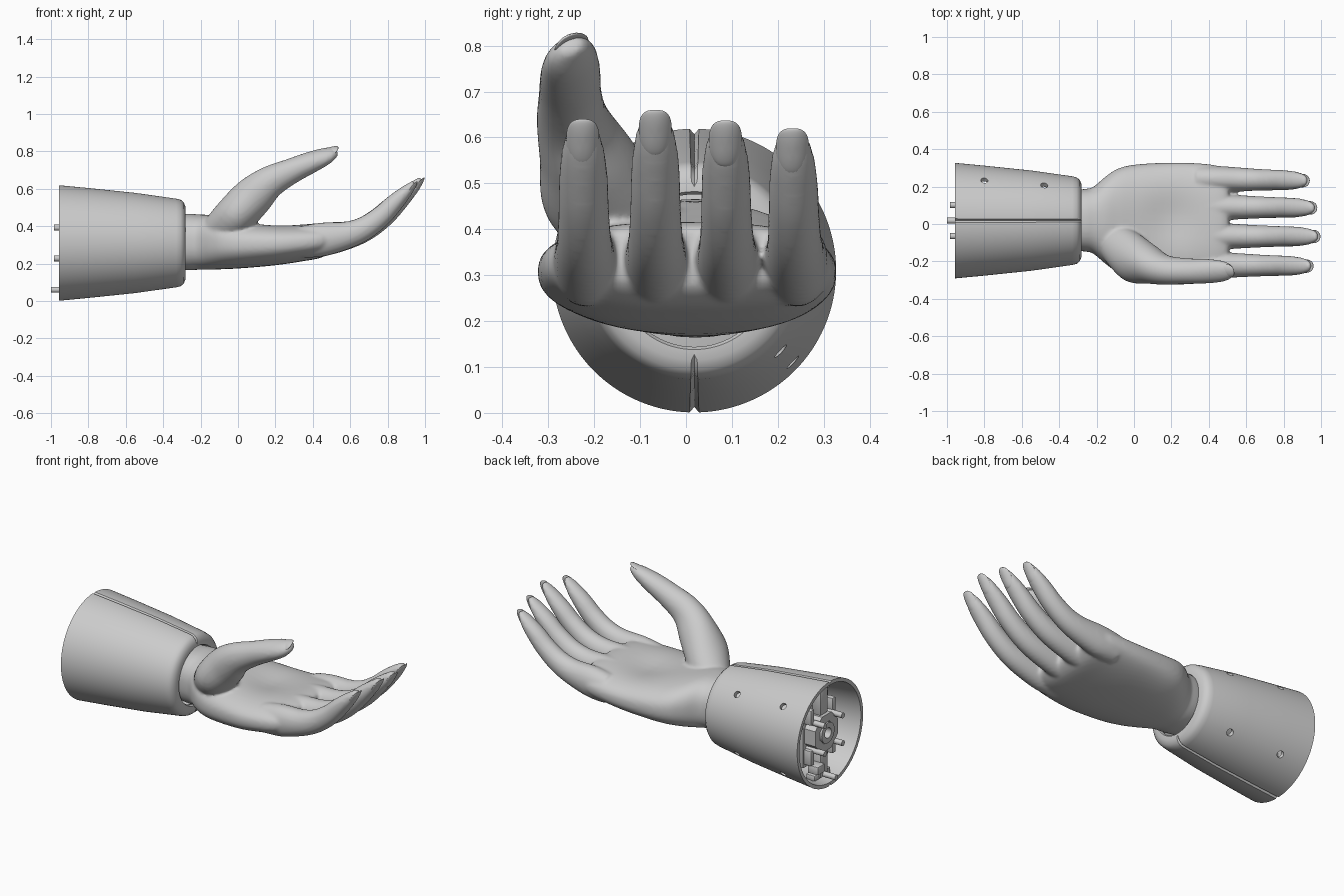
import bpy, bmesh, math
from mathutils import Vector, Matrix

if "Cube" in bpy.data.objects:
    bpy.data.objects.remove(bpy.data.objects["Cube"])

CY, CZ = 0.018, 0.31          # axis of the sleeve


def finish(name, bm, angle=35):
    bmesh.ops.recalc_face_normals(bm, faces=bm.faces)
    me = bpy.data.meshes.new(name)
    bm.to_mesh(me)
    bm.free()
    ob = bpy.data.objects.new(name, me)
    bpy.context.collection.objects.link(ob)
    me.shade_smooth()
    me.set_sharp_from_angle(angle=math.radians(angle))
    return ob


def spline(rows, steps=5):
    """Catmull-Rom interpolation of section rows."""
    out = []
    for i in range(len(rows) - 1):
        p0, p1 = rows[max(i - 1, 0)], rows[i]
        p2, p3 = rows[i + 1], rows[min(i + 2, len(rows) - 1)]
        for s in range(steps):
            t = s / steps
            out.append([0.5 * (2 * b + (c - a) * t + (2 * a - 5 * b + 4 * c - d) * t * t
                               + (3 * b - a - 3 * c + d) * t ** 3)
                        for a, b, c, d in zip(p0, p1, p2, p3)])
    return out + [list(rows[-1])]


def loft(bm, rows, power=2.0, straight=False, n=40):
    """Rows: x, y, z, half width, half height, roll in degrees."""
    rows = spline(rows)
    rings = []
    for i, (x, y, z, w, h, roll) in enumerate(rows):
        a, b = rows[max(i - 1, 0)], rows[min(i + 1, len(rows) - 1)]
        t = Vector((1, 0, 0)) if straight else Vector((b[0] - a[0], 0, b[2] - a[2])).normalized()
        rot = Matrix.Rotation(math.radians(roll), 3, t)
        side = rot @ Vector((0, 1, 0))
        up = rot @ t.cross(Vector((0, 1, 0)))
        ring = []
        for k in range(n):
            c, s = math.cos(2 * math.pi * k / n), math.sin(2 * math.pi * k / n)
            u = math.copysign(abs(c) ** (2 / power), c) * w
            v = math.copysign(abs(s) ** (2 / power), s) * h
            ring.append(bm.verts.new(Vector((x, y, z)) + side * u + up * v))
        rings.append(ring)
    for r, q in zip(rings, rings[1:]):
        for k in range(n):
            bm.faces.new((r[k], r[(k + 1) % n], q[(k + 1) % n], q[k]))
    bm.faces.new(rings[0][::-1])
    bm.faces.new(rings[-1])


def lathe(name, prof, segs, groove=0, turn=0.0, angle=35):
    """Closed profile of (x, radius, grooved) turned about the sleeve axis."""
    bm = bmesh.new()
    rings = []
    for k in range(segs):
        a = 2 * math.pi * k / segs + turn
        cut = groove if k in (segs // 4, 3 * segs // 4) else 0
        rings.append([bm.verts.new((x, CY + math.cos(a) * (r - cut * g), CZ + math.sin(a) * (r - cut * g)))
                      for x, r, g in prof])
    m = len(prof)
    for k in range(segs):
        p, q = rings[k], rings[(k + 1) % segs]
        for j in range(m):
            bm.faces.new((p[j], p[(j + 1) % m], q[(j + 1) % m], q[j]))
    return finish(name, bm, angle)


def rod(name, a, b, r, segs=24):
    a, b = Vector(a), Vector(b)
    bm = bmesh.new()
    m = Matrix.Translation((a + b) / 2) @ (b - a).to_track_quat('Z', 'Y').to_matrix().to_4x4()
    bmesh.ops.create_cone(bm, cap_ends=True, segments=segs, radius1=r, radius2=r,
                          depth=(b - a).length, matrix=m)
    return finish(name, bm)


def box(name, c, size, bevel=0.008):
    bm = bmesh.new()
    bmesh.ops.create_cube(bm, size=1, matrix=Matrix.Translation(c) @ Matrix.Diagonal((*size, 1)))
    bmesh.ops.bevel(bm, geom=bm.edges[:], offset=bevel, segments=2, affect='EDGES', profile=0.5)
    return finish(name, bm)


def nail(name, tip, t, roll, half):
    """Thin oval plate whose far end sits at tip."""
    t = Vector(t).normalized()
    rot = Matrix.Rotation(math.radians(roll), 3, t)
    side = rot @ Vector((0, 1, 0))
    up = side.cross(t)
    basis = Matrix((t, side, up)).transposed().to_4x4()
    bm = bmesh.new()
    bmesh.ops.create_uvsphere(bm, u_segments=32, v_segments=16, radius=1)
    for v in bm.verts:        # squarer outline, bent over the finger
        p = v.co
        p.x = math.copysign(abs(p.x) ** 0.8, p.x) * half[0]
        y = math.copysign(abs(p.y) ** 0.8, p.y)
        p.z = p.z * half[2] + 0.012 * y * y
        p.y = y * half[1]
    c = Vector(tip) - t * half[0]
    bmesh.ops.transform(bm, verts=bm.verts, matrix=Matrix.Translation(c) @ basis)
    return finish(name, bm, 80)


# Palm and wrist
hand = bmesh.new()
loft(hand, [(-.5, .02, .315, .13, .13, 0), (-.28, .02, .315, .165, .15, 0),
            (-.22, .02, .315, .177, .148, 0), (-.15, .02, .313, .235, .146, 0),
            (-.08, .018, .308, .28, .138, 0), (.02, .012, .303, .307, .128, 0),
            (.2, .003, .305, .325, .114, 0), (.35, .003, .315, .321, .102, 0),
            (.44, .005, .324, .308, .094, 0), (.485, .008, .333, .288, .078, 0),
            (.505, .01, .338, .27, .06, 0)], power=2.4, straight=True, n=64)
for v in hand.verts:          # hollow of the palm
    if v.co.z > CZ:
        v.co.z -= 0.03 * math.exp(-((v.co.x - .2) / .15) ** 2 - ((v.co.y - .03) / .15) ** 2)

# Thumb with its mound
loft(hand, [(-.13, -.08, .33, .11, .10, 0), (-.03, -.165, .44, .14, .11, 0),
            (.08, -.212, .557, .107, .108, 0), (.17, -.245, .635, .08, .087, 5),
            (.28, -.252, .692, .069, .069, 12), (.38, -.252, .737, .067, .058, 20),
            (.46, -.252, .77, .061, .045, 25), (.505, -.252, .79, .047, .031, 25),
            (.53, -.25, .80, .026, .018, 25)])

# Fingers: base y, tip y, tip x, tip z
fingers = [("index", -.218, -.225, .955, .64), ("middle", -.065, -.067, .992, .66),
           ("ring", .092, .086, .975, .637), ("little", .242, .232, .935, .62)]
curl = [(.34, .315, .07, .085), (.46, .33, .07, .09), (.6, .355, .063, .073),
        (.7, .395, .058, .063), (.79, .46, .055, .056), (.86, .53, .053, .049),
        (.92, .59, .046, .037), (.96, .633, .034, .022), (.978, .655, .018, .012)]
for name, y0, y1, tx, tz in fingers:
    sx, sz = (tx - .34) / .652, (tz - .315) / .345
    loft(hand, [(.34 + (x - .34) * sx, y0 + (y1 - y0) * (x - .34) / .65,
                 .315 + (z - .315) * sz, w, h, 0) for x, z, w, h in curl])
    nail(name + "_fingernail", (tx + .004, y1, tz), (.5, 0, .87), 180, (.058, .036, .008))
nail("thumbnail", (.536, -.256, .822), (.95, 0, .27), 25, (.058, .042, .008))

# Fuse the hand into one smooth skin
skin = finish("hand", hand, 180)
m = skin.modifiers.new("fuse", 'REMESH')
m.mode, m.voxel_size, m.use_smooth_shade = 'VOXEL', 0.009, True
m = skin.modifiers.new("soften", 'SMOOTH')
m.factor, m.iterations = 0.5, 8

# Tapered hollow sleeve with a seam groove above and below
sleeve = lathe("sleeve", [(-.958, .309, 1), (-.8, .294, 1), (-.55, .268, 1), (-.33, .237, 1),
                          (-.306, .231, 1), (-.29, .217, 1), (-.281, .195, 1), (-.28, .172, 0),
                          (-.292, .166, 0), (-.32, .175, 0), (-.345, .21, 0), (-.56, .243, 0),
                          (-.93, .284, 0), (-.958, .288, 0)], 192, groove=.012)

# Screw holes on one flank
for x in (-.8, -.48):
    for s in (1, -1):
        d = Vector((0, .73, .68 * s))
        o = Vector((x, CY, CZ))
        cutter = rod("hole_cutter", o + d * .18, o + d * .4, .019)
        cutter.hide_render = True
        b = sleeve.modifiers.new("hole", 'BOOLEAN')
        b.operation, b.object, b.solver = 'DIFFERENCE', cutter, 'EXACT'
        bpy.context.view_layer.objects.active = sleeve
        bpy.ops.object.modifier_apply(modifier=b.name)
        bpy.data.objects.remove(cutter)
sleeve.data.set_sharp_from_angle(angle=math.radians(35))

# Mounting hardware inside the sleeve
lathe("mount_ring", [(-.935, .115, 0), (-.935, .065, 0), (-.86, .065, 0), (-.86, .115, 0)],
      8, turn=math.pi / 8, angle=20)
lathe("hub", [(-.945, .06, 0), (-.945, .03, 0), (-.84, .03, 0), (-.84, .06, 0)], 48)
rod("inner_post", (-.86, CY, CZ), (-.45, CY, CZ), .11, 48)
box("back_plate", (-.85, CY, CZ), (.03, .24, .38))
for s in (1, -1):
    box("mount_arm", (-.89, CY, CZ + s * .185), (.06, .07, .16))
    box("mount_foot", (-.88, CY, CZ + s * .255), (.06, .15, .035))
    for k in (1, -1):
        box("side_rail", (-.89, CY + k * .1, CZ + s * .12), (.05, .035, .09))
        rod("bolt", (-.85, CY + k * .083, CZ + s * .082), (-.985, CY + k * .083, CZ + s * .082), .016)
box("connector", (-.91, CY + .06, .115), (.07, .07, .05))
rod("locating_pin", (-.86, CY, .06), (-1.0, CY, .06), .016)
